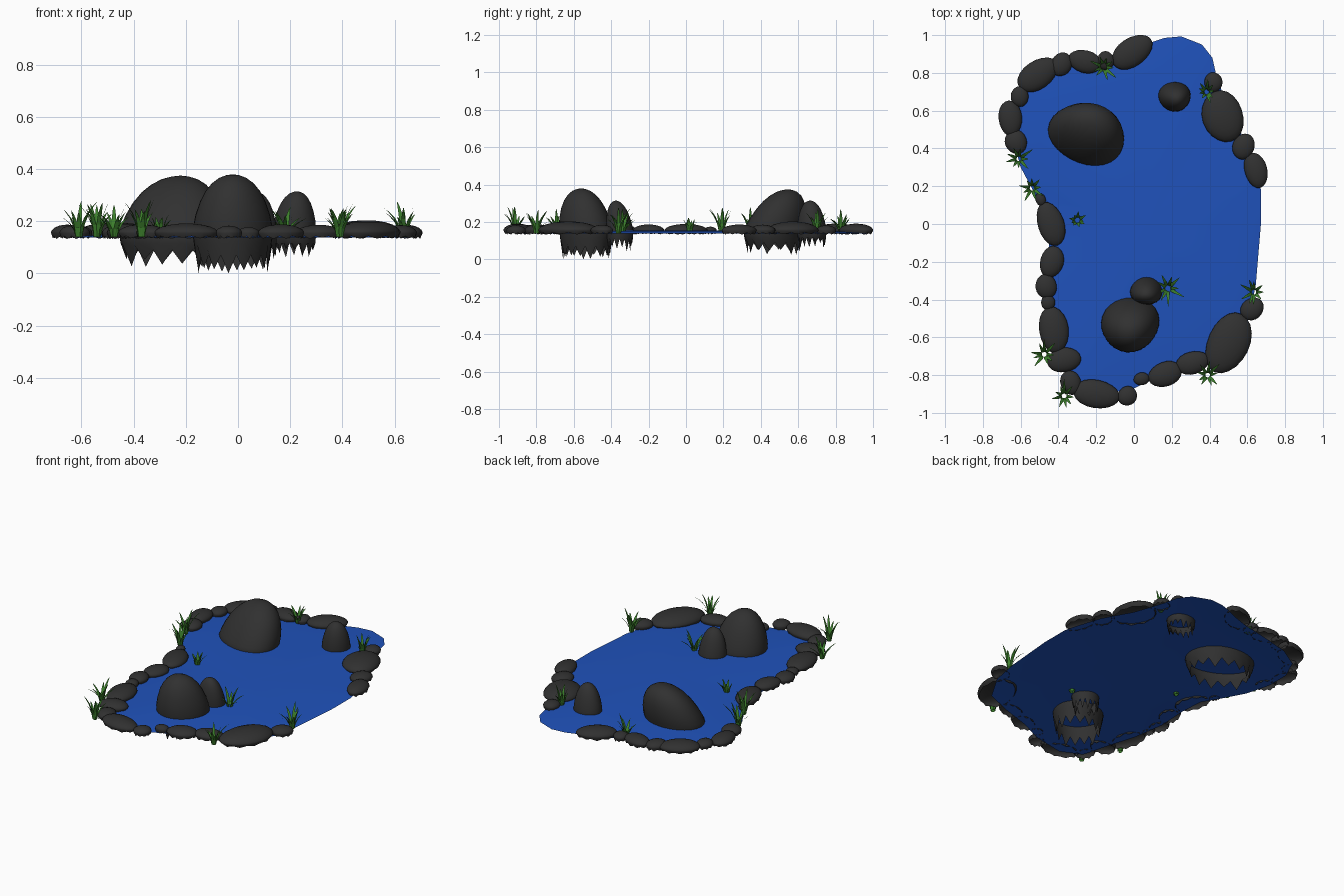
import bpy, math, random
from mathutils import Vector

if "Cube" in bpy.data.objects:
    bpy.data.objects.remove(bpy.data.objects["Cube"])

random.seed(7)


def material(name, rgb):
    m = bpy.data.materials.new(name)
    m.diffuse_color = (*rgb, 1)
    m.use_nodes = True
    m.node_tree.nodes["Principled BSDF"].inputs["Base Color"].default_value = m.diffuse_color
    return m


STONE = material("dark_stone", (0.03, 0.03, 0.03))
WATER = material("water_blue", (0.014, 0.085, 0.5))
GRASS = material("grass_green", (0.045, 0.21, 0.025))


def make(name, verts, faces, mat, smooth=False):
    me = bpy.data.meshes.new(name)
    me.from_pydata(verts, [], faces)
    me.materials.append(mat)
    me.polygons.foreach_set("use_smooth", [smooth] * len(faces))
    ob = bpy.data.objects.new(name, me)
    bpy.context.collection.objects.link(ob)
    return ob


def rock(name, cx, cy, a, b, deg, profile, top, teeth, lean=(0, 0), n=28, lump=0.025):
    """Dome of rings (radius, z) under an apex, ending in a ragged open hem."""
    ang, ph = math.radians(deg), random.uniform(0, 6)
    zmin, zmax, hem_r = teeth
    rings = profile + [(hem_r, None)]
    verts, faces = [(cx + lean[0], cy + lean[1], top)], []
    for r, z in rings:
        for i in range(n):
            t = 2 * math.pi * i / n
            k = r * (1 + lump * math.sin(3 * t + ph))
            if z is None:
                zz = random.uniform(zmin, (zmin + zmax) / 2) if i % 2 else zmax
            else:
                zz = z
            s = max(0, (zz - 0.15) / (top - 0.15))
            u, v = a * k * math.cos(t), b * k * math.sin(t)
            verts.append((cx + lean[0] * s + u * math.cos(ang) - v * math.sin(ang),
                          cy + lean[1] * s + u * math.sin(ang) + v * math.cos(ang), zz))
    for i in range(n):
        faces.append((0, 1 + i, 1 + (i + 1) % n))
    for j in range(len(rings) - 1):
        p, q = 1 + j * n, 1 + (j + 1) * n
        for i in range(n):
            k = (i + 1) % n
            faces.append((p + i, q + i, q + k, p + k))
    return make(name, verts, faces, STONE, True)


# water sheet: low rim, slightly raised middle
rim = [(.02, .93), (.10, .965), (.16, .985), (.25, .993), (.36, .95), (.415, .88), (.435, .79),
       (.5, .6), (.6, .42), (.655, .25), (.672, .18), (.672, 0), (.655, -.2), (.645, -.32),
       (.61, -.5), (.51, -.67), (.34, -.74), (.15, -.8), (0, -.87), (-.2, -.91), (-.33, -.85),
       (-.37, -.7), (-.43, -.5), (-.46, -.3), (-.45, -.1), (-.46, .05), (-.52, .15),
       (-.6, .3), (-.64, .45), (-.64, .6), (-.58, .73), (-.45, .81), (-.25, .86), (-.1, .89)]
c = Vector((0.08, 0.0))
n = len(rim)
verts = [(c.x, c.y, 0.155)]
for s, z in ((0.8, 0.152), (1.0, 0.138)):
    for p in rim:
        q = c + (Vector(p) - c) * s
        verts.append((q.x, q.y, z))
faces = []
for i in range(n):
    k = (i + 1) % n
    faces += [(0, 1 + k, 1 + i), (1 + i, 1 + k, 1 + n + k, 1 + n + i)]
make("water_surface", verts, faces, WATER, True)

# flat stones around the bank: x, y, long half axis, short half axis, angle
bank = [(-.01, .91, .12, .075, 35), (-.15, .865, .05, .045, 90), (-.26, .86, .09, .06, -15),
        (-.385, .845, .065, .055, 60), (-.51, .79, .12, .075, 35), (-.605, .675, .055, .047, 90),
        (-.655, .56, .095, .062, 95), (-.625, .435, .065, .058, 110), (-.495, .13, .035, .027, 110),
        (-.44, 0, .12, .07, 108), (-.435, -.2, .085, .062, 75), (-.465, -.33, .066, .056, 100),
        (-.455, -.415, .042, .037, 90), (-.425, -.56, .125, .078, 98), (-.37, -.72, .09, .065, 10),
        (-.335, -.84, .066, .054, 110), (-.2, -.9, .125, .075, -10), (-.035, -.91, .053, .05, 50),
        (.04, -.82, .042, .034, 10), (.165, -.795, .092, .065, 20), (.31, -.735, .09, .06, 15),
        (.5, -.63, .17, .11, 65), (.625, -.45, .066, .056, 40), (.42, .75, .053, .048, 90),
        (.47, .57, .14, .108, 108), (.58, .41, .07, .058, 70), (.645, .285, .096, .06, 105)]
for i, (x, y, a, b, d) in enumerate(bank):
    top = 0.166 + 0.34 * b
    h = top - 0.155
    prof = [(math.sin(t), 0.155 + h * math.cos(t)) for t in (.25, .55, .85, 1.15, 1.4, 1.57)]
    rock(f"bank_stone_{i + 1}", x, y, a, b, d, prof, top, (.132, .143, .9), n=20, lump=.015)


# tall boulders standing in the water
def boulder(name, x, y, a, b, deg, top, low, lean):
    h = top - 0.15
    prof = [(r, 0.15 + h * f) for r, f in ((.16, .985), (.34, .94), (.52, .85), (.68, .72),
                                           (.82, .54), (.93, .32), (.99, .12), (1, 0))]
    prof.append((.97, 0.115))
    rock(name, x, y, a, b, deg, prof, top, (low, low + .07, .86), lean)


boulder("boulder_back", -.25, .47, .205, .155, -18, .375, .02, (.03, .075))
boulder("boulder_front", -.02, -.53, .155, .143, 20, .38, 0, (0, -.03))
boulder("boulder_back_small", .215, .675, .085, .078, 0, .315, .06, (.01, -.01))
boulder("boulder_front_small", .065, -.355, .085, .072, 0, .315, .04, (0, -.02))


# grass tufts of tapered, outward bending blades
def tuft(name, x, y, height, spread, count=9):
    verts, faces = [], []
    for i in range(count):
        t = 2 * math.pi * (i + random.uniform(-.3, .3)) / count
        out = Vector((math.cos(t), math.sin(t), 0))
        side = Vector((-out.y, out.x, 0))
        reach = spread * random.uniform(.45, 1)
        tall = height * random.uniform(.55, 1)
        if i == 0:
            tall, reach = height, spread * .5
        base = len(verts)
        for f, w in ((0, .006), (.3, .009), (.6, .0075), (.85, .004)):
            p = Vector((x, y, .14)) + out * (.012 + reach * f ** 1.8)
            p.z += tall * (1.25 * f - .25 * f * f)
            verts += [p - side * w, p + side * w]
        verts.append(Vector((x, y, .14 + tall)) + out * (.012 + reach))
        for j in range(3):
            k = base + 2 * j
            faces.append((k, k + 1, k + 3, k + 2))
        faces.append((base + 6, base + 7, base + 8))
    make(name, verts, faces, GRASS)


tufts = [(-.16, .83, .13, .08), (.385, .7, .13, .055), (-.61, .345, .14, .08), (-.54, .19, .14, .075),
         (-.3, .02, .085, .045), (.18, -.34, .13, .09), (.635, -.36, .14, .08),
         (-.475, -.69, .13, .08), (.39, -.8, .125, .08), (-.37, -.91, .145, .078)]
for i, t in enumerate(tufts):
    tuft(f"grass_tuft_{i + 1}", *t)
